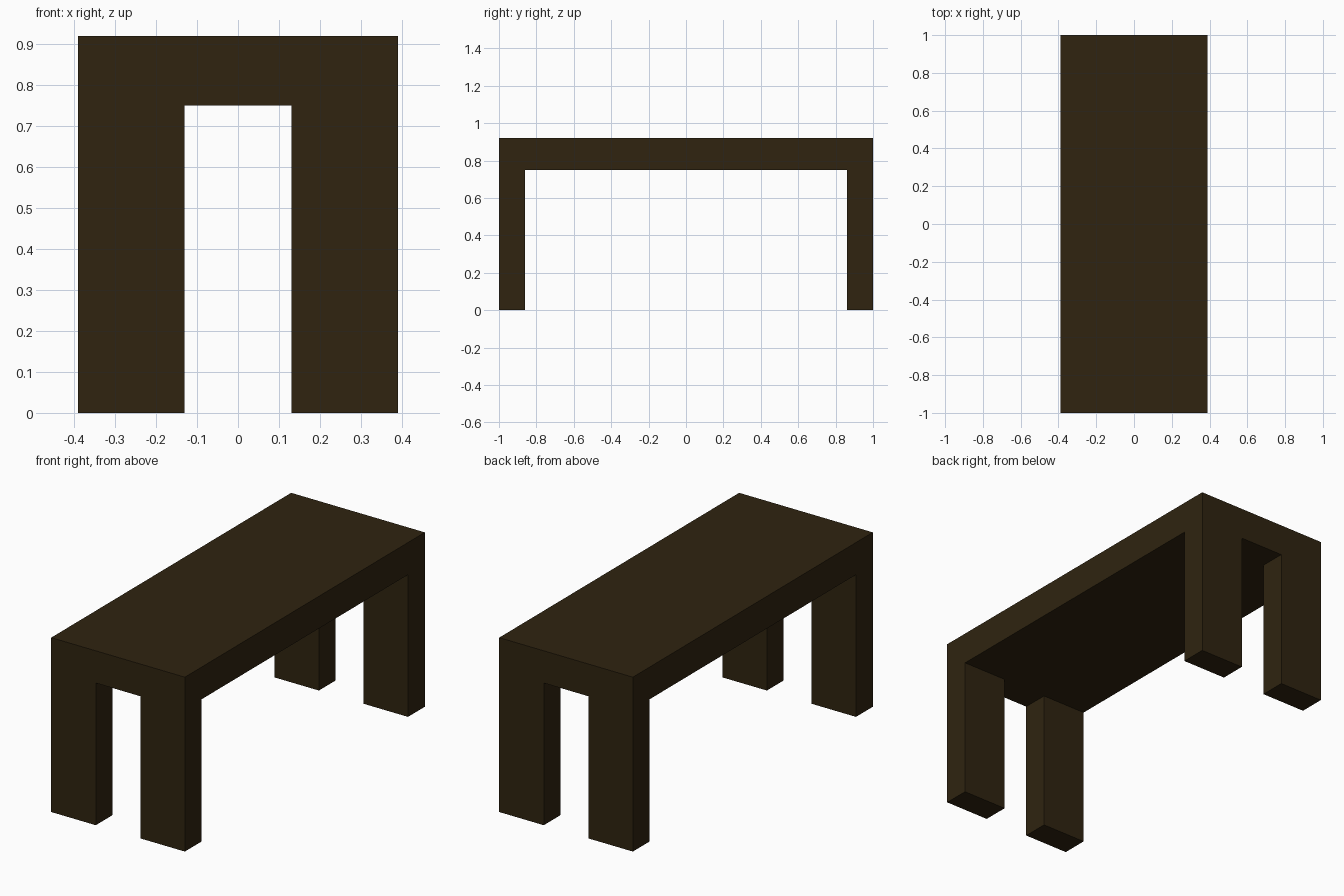
import bpy, bmesh, math

if "Cube" in bpy.data.objects:
    bpy.data.objects.remove(bpy.data.objects["Cube"])

HALF_X, HALF_Y = 0.39, 1.0     # outer half sizes
LEG_X, LEG_Y = 0.13, 0.86      # inner faces of the legs
TOP, UNDER = 0.92, 0.75        # slab top and underside

wood = bpy.data.materials.new("dark brown wood")
wood.diffuse_color = (0.029, 0.0175, 0.0052, 1)
wood.use_nodes = True
wood.node_tree.nodes["Principled BSDF"].inputs["Base Color"].default_value = wood.diffuse_color

# Thick slab, cut along the inner leg lines
bm = bmesh.new()
bmesh.ops.create_cube(bm, size=1)
for v in bm.verts:
    v.co = (v.co.x * 2 * HALF_X, v.co.y * 2 * HALF_Y, TOP if v.co.z > 0 else UNDER)
for axis, d in (((1, 0, 0), LEG_X), ((0, 1, 0), LEG_Y)):
    for s in (-1, 1):
        bmesh.ops.bisect_plane(bm, geom=bm.verts[:] + bm.edges[:] + bm.faces[:],
                               plane_co=[a * d * s for a in axis], plane_no=axis)

# Legs: extrude the four underside corners to the floor
bm.normal_update()
corners = []
for f in bm.faces:
    c = f.calc_center_median()
    if f.normal.z < -0.5 and abs(c.x) > LEG_X and abs(c.y) > LEG_Y:
        corners.append(f)
for f in bmesh.ops.extrude_discrete_faces(bm, faces=corners)["faces"]:
    for v in f.verts:
        v.co.z = 0

# Merge flush faces so the outer sides run unbroken
bmesh.ops.remove_doubles(bm, verts=bm.verts[:], dist=1e-5)
bmesh.ops.dissolve_limit(bm, angle_limit=math.radians(1),
                         verts=bm.verts[:], edges=bm.edges[:])
bmesh.ops.recalc_face_normals(bm, faces=bm.faces[:])

mesh = bpy.data.meshes.new("table")
bm.to_mesh(mesh)
bm.free()
mesh.materials.append(wood)
table = bpy.data.objects.new("table", mesh)
bpy.context.collection.objects.link(table)
